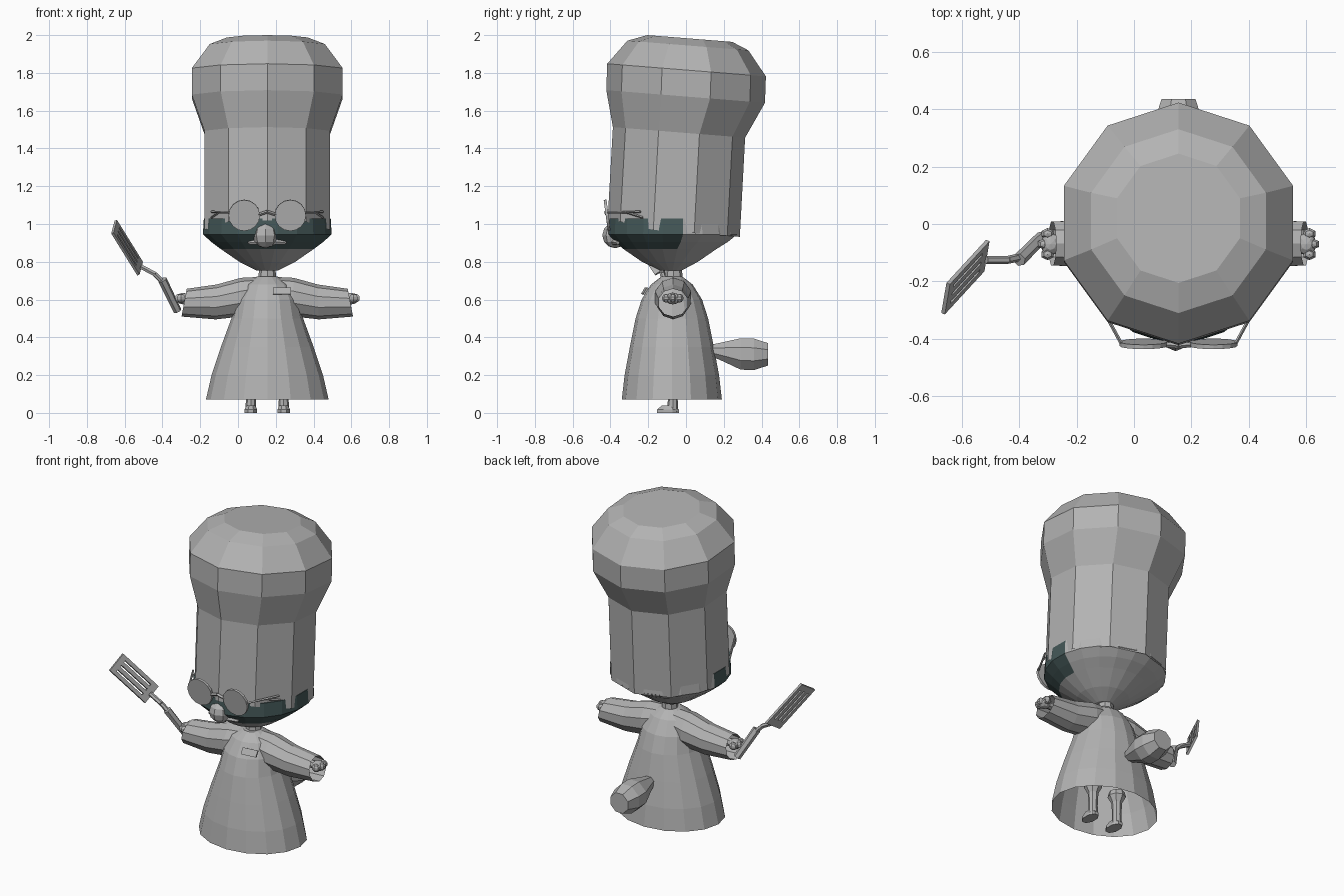
import bpy, bmesh, math
from mathutils import Vector, Matrix

if "Cube" in bpy.data.objects:
    bpy.data.objects.remove(bpy.data.objects["Cube"])

CX = 0.155   # body centre line
CY = -0.07


def material(name, rgb):
    m = bpy.data.materials.new(name)
    m.diffuse_color = (*rgb, 1)
    m.use_nodes = True
    m.node_tree.nodes["Principled BSDF"].inputs["Base Color"].default_value = m.diffuse_color
    return m


GREY = material("plain_grey", (0.45, 0.45, 0.45))
TEAL = material("dark_teal", (0.06, 0.1, 0.1))


def finish(name, bm, mats=(GREY,), rule=None):
    bmesh.ops.recalc_face_normals(bm, faces=bm.faces)
    if rule:
        for f in bm.faces:
            f.material_index = rule(f.calc_center_median())
    me = bpy.data.meshes.new(name)
    bm.to_mesh(me)
    bm.free()
    ob = bpy.data.objects.new(name, me)
    bpy.context.collection.objects.link(ob)
    for m in mats:
        me.materials.append(m)
    return ob


def loft(bm, rings, cap_start=False, cap_end=False):
    """Skin a list of point rings with quads."""
    vs = [[bm.verts.new(p) for p in r] for r in rings]
    n = len(vs[0])
    for a, b in zip(vs, vs[1:]):
        for i in range(n):
            j = (i + 1) % n
            bm.faces.new((a[i], a[j], b[j], b[i]))
    if cap_start:
        bm.faces.new(vs[0][::-1])
    if cap_end:
        bm.faces.new(vs[-1])


def ring(center, ru, rv, n, u=(1, 0, 0), v=(0, 1, 0), turn=0.0):
    c, u, v = Vector(center), Vector(u), Vector(v)
    out = []
    for i in range(n):
        a = turn + 2 * math.pi * i / n
        out.append(c + u * ru * math.cos(a) + v * rv * math.sin(a))
    return out


def rod(bm, a, b, r1, r2=None, n=6):
    """Capped tube from a to b."""
    a, b = Vector(a), Vector(b)
    q = (b - a).to_track_quat('Z', 'Y')
    u, v = q @ Vector((1, 0, 0)), q @ Vector((0, 1, 0))
    r2 = r1 if r2 is None else r2
    loft(bm, [ring(a, r1, r1, n, u, v), ring(b, r2, r2, n, u, v)], True, True)


def box(bm, origin, ex, ey, ez):
    """Box spanned by three edge vectors."""
    p = [Vector(origin) + ex * s for s in (0, 1)]
    loft(bm, [[p[0], p[1], p[1] + ey, p[0] + ey],
              [p[0] + ez, p[1] + ez, p[1] + ey + ez, p[0] + ey + ez]], True, True)


def ball(bm, c, r, scale=(1, 1, 1), u=8, v=6):
    m = Matrix.Translation(c) @ Matrix.Diagonal((*scale, 1))
    bmesh.ops.create_uvsphere(bm, u_segments=u, v_segments=v, radius=r, matrix=m)


# tall ten-sided hat leaning back, front rim raised over the face
bm = bmesh.new()
rings = []
tilt = 0.08
for r, y, z in ((0.35, -0.065, 0.96), (0.35, -0.037, 1.485), (0.42, -0.002, 1.675),
                (0.42, 0.003, 1.815), (0.32, 0.01, 1.945), (0.225, 0.02, 1.982)):
    pts = ring((CX, y, z), r, r, 10, turn=math.pi / 2)
    for p in pts:
        p.z -= (p.y - y) * tilt
        if z < 1 and p.y < y - 0.2:
            p.z += 0.03
    rings.append(pts)
loft(bm, rings, cap_end=True)
finish("hat", bm)

# bowl-shaped head with a dark band around the front of the face
bm = bmesh.new()
prof = ((0.34, 1.03, 0), (0.345, 0.945, 0), (0.30, 0.905, -0.005), (0.25, 0.868, -0.015),
        (0.15, 0.80, -0.015), (0.06, 0.755, -0.01))
loft(bm, [ring((CX, CY + dy, z), r, r, 20, turn=math.pi / 20) for r, z, dy in prof], True, True)
finish("head", bm, (GREY, TEAL), lambda c: int(c.z > 0.88 and c.y < -0.07))

# nose and lip
bm = bmesh.new()
ball(bm, (CX - 0.01, -0.375, 0.94), 0.068)
finish("nose", bm)
bm = bmesh.new()
for s in (-1, 1):
    rod(bm, (CX, -0.385, 0.91), (CX + s * 0.1, -0.36, 0.90), 0.025, 0.008)
finish("lip", bm)

# round glasses
bm = bmesh.new()
for s in (-1, 1):
    cx = CX + s * 0.122
    rod(bm, (cx, -0.425, 1.045), (cx, -0.41, 1.047), 0.083, n=16)
    hinge = Vector((CX + s * 0.20, -0.415, 1.06))
    back = Vector((CX + s * 0.295, -0.24, 1.065))
    rod(bm, hinge, back, 0.006, n=4)
    rod(bm, hinge.lerp(back, 0.55), back + Vector((0, 0.01, -0.03)), 0.006, n=4)
    rod(bm, (CX + s * 0.045, -0.42, 1.05), (CX, -0.425, 1.065), 0.009, n=4)
finish("glasses", bm)

# neck
bm = bmesh.new()
rod(bm, (CX, -0.065, 0.68), (CX, -0.065, 0.78), 0.05, 0.042, 8)
finish("neck", bm)

# robe, open at the hem
bm = bmesh.new()
prof = ((0.325, 0.265, 0.07), (0.295, 0.25, 0.2), (0.245, 0.222, 0.35), (0.19, 0.192, 0.5),
        (0.168, 0.16, 0.6), (0.125, 0.11, 0.68), (0.055, 0.055, 0.722))
loft(bm, [ring((CX, -0.075, z), rx, ry, 16) for rx, ry, z in prof], cap_end=True)
finish("robe", bm)

# wide open sleeves
for s, side in ((-1, "left"), (1, "right")):
    bm = bmesh.new()
    rings = []
    for d, top, bot, ry, lean in ((0.04, 0.72, 0.55, 0.09, 0), (0.14, 0.715, 0.51, 0.10, 0),
                                  (0.27, 0.68, 0.495, 0.088, 0.005),
                                  (0.44, 0.657, 0.51, 0.08, 0.02)):
        zc, rz = (top + bot) / 2, (top - bot) / 2
        pts = ring((CX + s * d, -0.068, zc), ry, rz, 10, (0, 1, 0), (0, 0, 1), math.pi / 2)
        for p in pts:
            p.x += s * lean * (zc - p.z) / rz * 0.7
        rings.append(pts)
    loft(bm, rings)
    finish("sleeve_" + side, bm)

    # arm and hand with stubby fingers
    bm = bmesh.new()
    rod(bm, (CX + s * 0.15, CY, 0.61), (CX + s * 0.43, CY, 0.605), 0.028, 0.024, 8)
    ball(bm, (CX + s * 0.445, CY, 0.605), 0.034, (1.1, 1.2, 0.9))
    for k in (-1, 0, 1):
        ball(bm, (CX + s * (0.468 - 0.012 * abs(k)), CY + k * 0.036, 0.607), 0.026,
             (1, 0.8, 0.9), 6, 5)
    finish("hand_" + side, bm)

    # leg flaring at the top, with a shoe
    bm = bmesh.new()
    x = CX + s * 0.087
    loft(bm, [ring((x, CY, z), r, r, 8) for r, z in
              ((0.03, 0.0), (0.026, 0.07), (0.03, 0.15), (0.052, 0.19), (0.045, 0.22))], True, True)
    loft(bm, [ring((x, -0.095, z), rx, ry, 8, turn=math.pi / 8) for rx, ry, z in
              ((0.036, 0.062, 0.0), (0.036, 0.062, 0.018), (0.025, 0.035, 0.04))], True, True)
    finish("leg_" + side, bm)

# chest pocket plate
bm = bmesh.new()
box(bm, (0.185, -0.238, 0.63), Vector((0.095, 0.012, 0)), Vector((0, 0.02, 0.035)),
    Vector((0, 0.008, -0.004)))
finish("pocket", bm)

# bulbous tail
bm = bmesh.new()
loft(bm, [ring((CX, y, z), r, r, 8, (1, 0, 0), (0, 0, 1), math.pi / 8) for y, r, z in
          ((0.08, 0.03, 0.335), (0.14, 0.035, 0.33), (0.21, 0.06, 0.322), (0.29, 0.09, 0.312),
           (0.36, 0.09, 0.31), (0.435, 0.064, 0.31))], True, True)
finish("tail", bm)

# spatula: grip, bent rod, slotted blade
bm = bmesh.new()
rod(bm, (-0.32, -0.045, 0.54), (-0.40, -0.125, 0.705), 0.022, 0.024, 6)
rod(bm, (-0.395, -0.115, 0.69), (-0.44, -0.125, 0.735), 0.014, n=6)
rod(bm, (-0.44, -0.125, 0.735), (-0.515, -0.125, 0.775), 0.014, n=6)
finish("spatula_handle", bm)

bm = bmesh.new()
corner = Vector((-0.503, -0.06, 0.80))
wide = Vector((-0.018, -0.105, -0.068))
long = Vector((-0.138, -0.15, 0.222))
thick = wide.cross(long).normalized() * 0.014
for i in range(4):
    box(bm, corner + wide * (i * 0.2733) + long * 0.15, wide * 0.18, long * 0.73, thick)
box(bm, corner, wide, long * 0.15, thick)
box(bm, corner + long * 0.88, wide, long * 0.12, thick)
finish("spatula_blade", bm)
